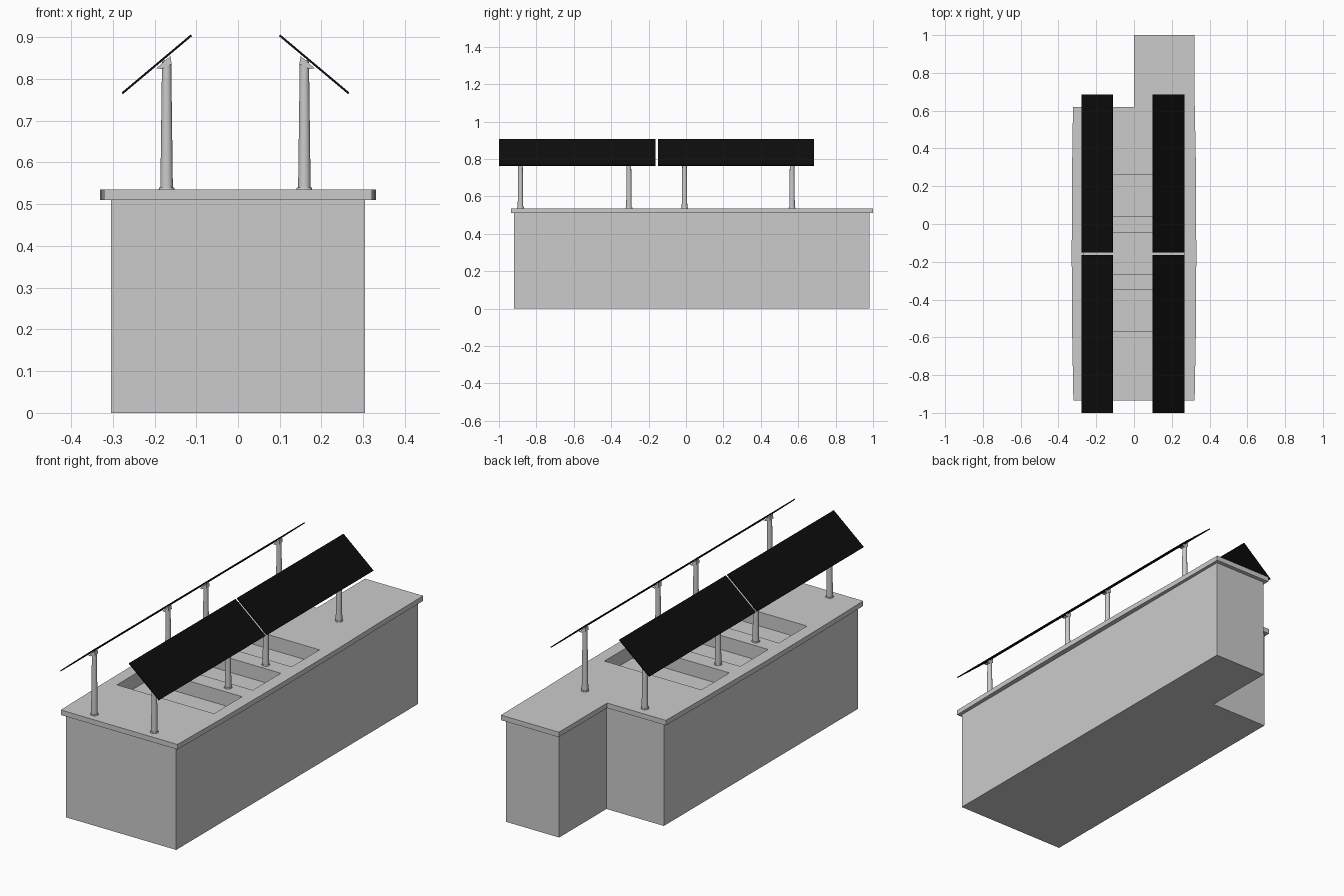
import bpy, bmesh, math
from mathutils import Matrix, Vector

if "Cube" in bpy.data.objects:
    bpy.data.objects.remove(bpy.data.objects["Cube"])


def finish(bm, name, smooth=False):
    bmesh.ops.recalc_face_normals(bm, faces=bm.faces)
    me = bpy.data.meshes.new(name)
    bm.to_mesh(me)
    bm.free()
    ob = bpy.data.objects.new(name, me)
    bpy.context.collection.objects.link(ob)
    if smooth:
        bpy.ops.object.select_all(action='DESELECT')
        bpy.context.view_layer.objects.active = ob
        ob.select_set(True)
        bpy.ops.object.shade_smooth_by_angle(angle=math.radians(35))
    return ob


def prism(bm, pts, offset):
    """Extrude a closed 3D outline along an offset."""
    face = bm.faces.new([bm.verts.new(p) for p in pts])
    res = bmesh.ops.extrude_face_region(bm, geom=[face])
    # keep the start face so the solid is closed
    if not face.is_valid or len(bm.faces) == 0:
        return
    moved = [v for v in res['geom'] if isinstance(v, bmesh.types.BMVert)]
    bmesh.ops.translate(bm, verts=moved, vec=Vector(offset))


def slab(name, outline, z0, z1):
    bm = bmesh.new()
    prism(bm, [(x, y, z0) for x, y in outline], (0, 0, z1 - z0))
    return finish(bm, name)


# L-shaped cabinet and slightly bowed worktop
body = slab("cabinet", [(-0.304, -0.92), (0.304, -0.92), (0.304, 0.98),
                        (0.012, 0.98), (0.012, 0.608), (-0.304, 0.608)], 0, 0.51)
top = slab("worktop", [(-0.321, -0.935), (0.321, -0.935), (0.327, -0.6),
                       (0.33, -0.16), (0.327, 0.35), (0.321, 0.66), (0.319, 1.0),
                       (0.0, 1.0), (0.0, 0.62), (-0.323, 0.62), (-0.327, 0.35),
                       (-0.33, -0.16), (-0.327, -0.6)], 0.51, 0.535)

# three rectangular wells cut into both
bm = bmesh.new()
for y in (-0.46, -0.155, 0.15):
    bmesh.ops.create_cube(bm, size=1, matrix=Matrix.Translation((0, y, 0.565))
                          @ Matrix.Diagonal((0.534, 0.22, 0.2, 1)))
cutter = finish(bm, "well_cutter")
cutter.hide_render = True
for ob in (body, top):
    mod = ob.modifiers.new("wells", 'BOOLEAN')
    mod.operation = 'DIFFERENCE'
    mod.solver = 'EXACT'
    mod.object = cutter
    bpy.context.view_layer.objects.active = ob
    bpy.ops.object.modifier_apply(modifier=mod.name)
bpy.data.objects.remove(cutter)

black = bpy.data.materials.new("panel_black")
black.diffuse_color = (0.004, 0.004, 0.004, 1)
black.use_nodes = True
black.node_tree.nodes["Principled BSDF"].inputs["Base Color"].default_value = black.diffuse_color


def post(side, label, i, y):
    """Tapered post with a foot flange and a slanted bracket."""
    cx = side * 0.165 - 0.006
    bm = bmesh.new()
    for r0, r1, z0, z1 in ((0.019, 0.018, 0.535, 0.540), (0.015, 0.011, 0.538, 0.845)):
        bmesh.ops.create_cone(bm, cap_ends=True, segments=20, radius1=r0, radius2=r1,
                              depth=z1 - z0, matrix=Matrix.Translation((cx, y, (z0 + z1) / 2)))
    prof = [(-0.012, 0.836), (0.012, 0.824), (0.025, 0.825), (-0.009, 0.855)]
    prism(bm, [(cx + side * u, y - 0.012, z) for u, z in prof], (0, 0.024, 0))
    finish(bm, f"{label}_post_{i}", True)


def panel(side, label, i, y):
    """Thin tilted black panel."""
    bm = bmesh.new()
    bmesh.ops.create_cube(bm, size=1, matrix=Matrix.Translation((side * 0.1885 - 0.006, y, 0.835))
                          @ Matrix.Rotation(side * math.radians(40), 4, 'Y')
                          @ Matrix.Diagonal((0.216, 0.836, 0.005, 1)))
    finish(bm, f"{label}_panel_{i}").data.materials.append(black)


# two rows of panels, mirrored left and right
for side, label in ((-1, "left"), (1, "right")):
    for i, y in enumerate((-0.885, -0.305, -0.008, 0.567)):
        post(side, label, i, y)
    for i, y in enumerate((-0.582, 0.267)):
        panel(side, label, i, y)
